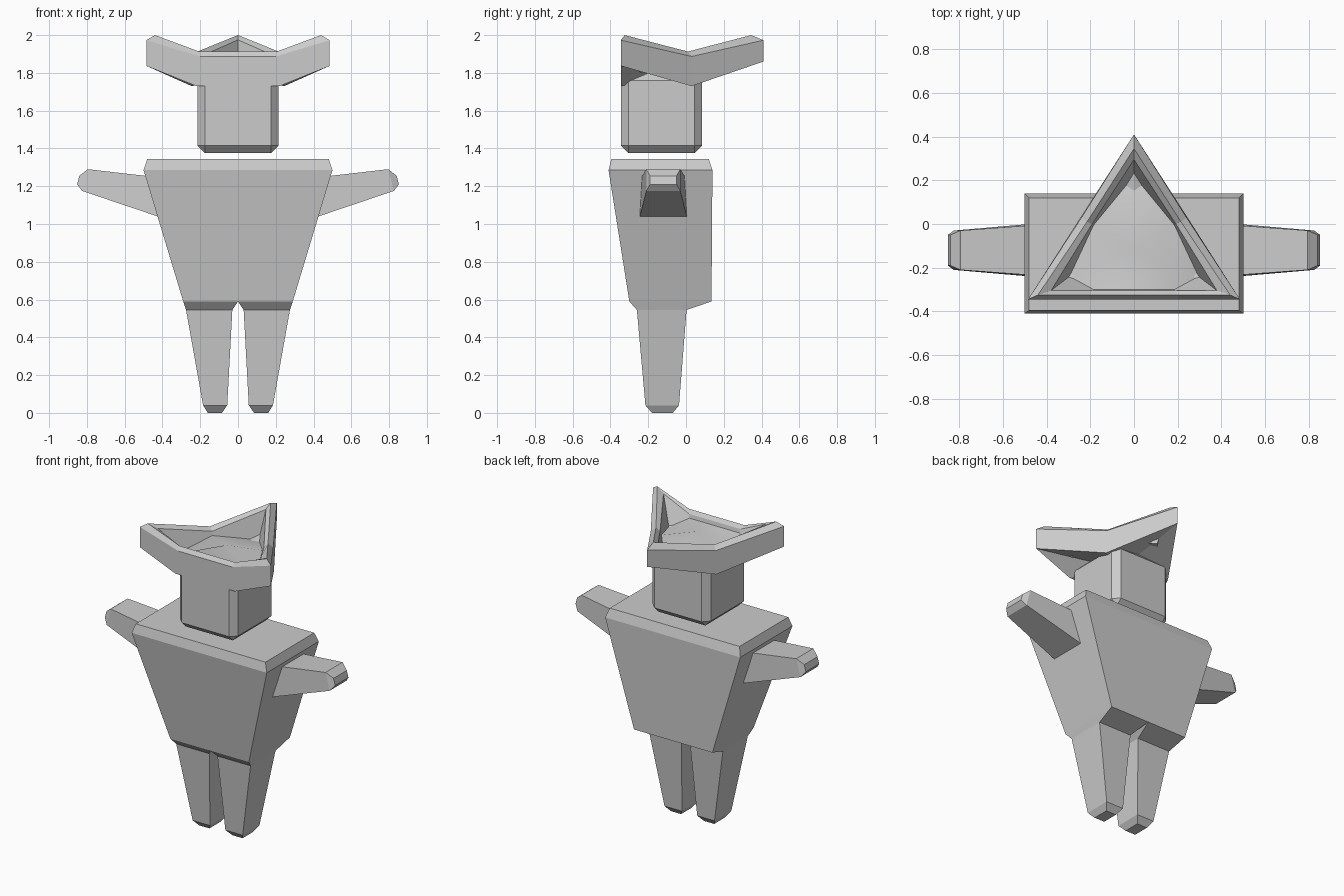
import bpy, bmesh

if "Cube" in bpy.data.objects:
    bpy.data.objects.remove(bpy.data.objects["Cube"])


def finish(name, bm, mirror=False):
    bmesh.ops.recalc_face_normals(bm, faces=bm.faces[:])
    me = bpy.data.meshes.new(name)
    bm.to_mesh(me)
    bm.free()
    ob = bpy.data.objects.new(name, me)
    bpy.context.collection.objects.link(ob)
    if mirror:
        m = ob.modifiers.new("mirror", 'MIRROR')
        m.use_clip = False
        m.use_mirror_merge = False
    return ob


def loft(bm, rings):
    """Join successive closed rings of points with quads; returns the vertex rings."""
    vs = [[bm.verts.new(p) for p in r] for r in rings]
    for a, b in zip(vs, vs[1:]):
        n = len(a)
        for i in range(n):
            j = (i + 1) % n
            bm.faces.new((a[i], a[j], b[j], b[i]))
    return vs


def rect(x0, x1, y0, y1, z):
    return [(x0, y0, z), (x1, y0, z), (x1, y1, z), (x0, y1, z)]


# Torso: tapered block with chamfered top, open below where the legs join
bm = bmesh.new()
v = loft(bm, [rect(-.29, .29, -.30, .135, .59),
              rect(-.50, .50, -.41, .14, 1.285),
              rect(-.48, .48, -.395, .12, 1.345)])
bm.faces.new(v[-1])
finish("torso", bm)

# Legs: hip flare, tapered shaft, chamfered foot
bm = bmesh.new()
v = loft(bm, [rect(0, .29, -.30, .135, .59),
              rect(.03, .275, -.26, .003, .545),
              rect(.057, .185, -.215, -.037, .04),
              rect(.085, .16, -.18, -.07, 0)])
bm.faces.new(v[-1])
finish("legs", bm, True)


# Arms: tapered sideways with a chamfered tip
def arm_ring(xt, zt, yt, xb, zb, yb, yc=-.12):
    return [(xt, yc - yt, zt), (xt, yc + yt, zt), (xb, yc + yb, zb), (xb, yc - yb, zb)]


bm = bmesh.new()
v = loft(bm, [arm_ring(.36, 1.24, .122, .36, 1.018, .13),
              arm_ring(.795, 1.29, .09, .825, 1.175, .09),
              arm_ring(.84, 1.255, .07, .852, 1.21, .07)])
bm.faces.new(v[0])
bm.faces.new(v[-1])
finish("arms", bm, True)

# Head: chamfered box
bm = bmesh.new()
bmesh.ops.create_cube(bm, size=1)
for p in bm.verts:
    p.co = (p.co.x * .43, p.co.y * .43 - .13, p.co.z * .425 + 1.5875)
bmesh.ops.bevel(bm, geom=bm.edges[:], offset=.04, segments=1, affect='EDGES')
finish("head", bm)


# Three-cornered hat: rings go from the outer bottom edge over the rim into the dish
def hat_ring(apex, side, corner, front):
    half = [side, corner, front]
    return [apex] + half + [(-x, y, z) for x, y, z in reversed(half)]


bm = bmesh.new()
v = loft(bm, [
    hat_ring((0, .41, 1.86), (.245, .03, 1.73), (.485, -.345, 1.837), (.22, -.345, 1.73)),
    hat_ring((0, .41, 1.973), (.24, .03, 1.887), (.485, -.345, 1.973), (.20, -.345, 1.887)),
    hat_ring((0, .345, 2.0), (.215, .01, 1.913), (.44, -.325, 2.0), (.205, -.325, 1.913)),
    hat_ring((0, .295, 1.975), (.192, 0, 1.89), (.38, -.305, 1.975), (.19, -.305, 1.89)),
    hat_ring((0, .22, 1.80), (.185, -.005, 1.865), (.295, -.24, 1.80), (.185, -.30, 1.865)),
])
for ring, z, smooth in ((v[0], 1.775, False), (v[-1], 1.895, True)):
    c = bm.verts.new((0, -.12, z))
    for i in range(len(ring)):
        f = bm.faces.new((ring[i], ring[(i + 1) % len(ring)], c))
        f.smooth = smooth
# keep the dish border crisp
for e in bm.edges:
    if len({f.smooth for f in e.link_faces}) > 1:
        e.smooth = False
finish("hat", bm)
